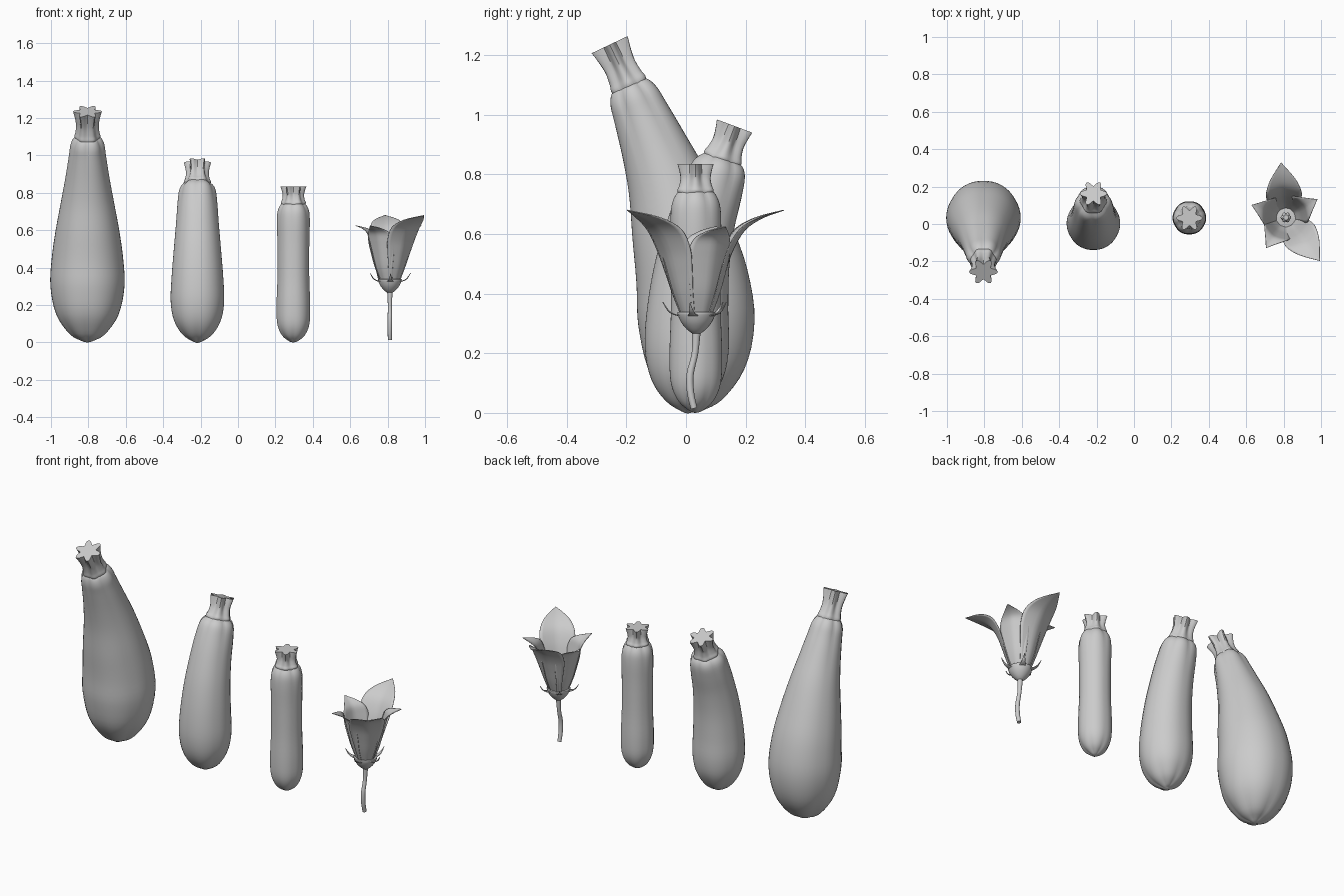
import bpy, bmesh, math
from mathutils import Vector

if "Cube" in bpy.data.objects:
    bpy.data.objects.remove(bpy.data.objects["Cube"])


def spline(pts, sub):
    # smooth interpolation through a list of tuples
    out = []
    for i in range(len(pts) - 1):
        p = [Vector(pts[max(0, min(len(pts) - 1, i + k))]) for k in (-1, 0, 1, 2)]
        for s in range(sub):
            t = s / sub
            out.append(0.5 * (2 * p[1] + (p[2] - p[0]) * t
                              + (2 * p[0] - 5 * p[1] + 4 * p[2] - p[3]) * t * t
                              + (3 * p[1] - p[0] - 3 * p[2] + p[3]) * t ** 3))
    return out + [Vector(pts[-1])]


def finish(name, bm, angle=40):
    bmesh.ops.remove_doubles(bm, verts=bm.verts, dist=1e-5)
    bmesh.ops.recalc_face_normals(bm, faces=bm.faces)
    me = bpy.data.meshes.new(name)
    bm.to_mesh(me)
    bm.free()
    ob = bpy.data.objects.new(name, me)
    bpy.context.collection.objects.link(ob)
    bpy.ops.object.select_all(action='DESELECT')
    ob.select_set(True)
    bpy.context.view_layer.objects.active = ob
    bpy.ops.object.shade_smooth_by_angle(angle=math.radians(angle))
    return ob


def loft(name, x, stations, n=48, sub=4, soft=False):
    # stations: (y, z, radius, groove depth); rings lie square to the path
    st = spline([Vector(s) for s in stations], sub)
    bm = bmesh.new()
    rings = []
    for i, s in enumerate(st):
        a, b = st[max(0, i - 1)], st[min(len(st) - 1, i + 1)]
        tan = Vector((b[0] - a[0], b[1] - a[1])).normalized()
        ring = []
        for k in range(n):
            th = 2 * math.pi * k / n
            groove = (1 - math.cos(6 * th)) / 2 if soft else 1 - abs(math.cos(3 * th))
            r = max(s[2], 0.001) * (1 - s[3] * groove)
            u, v = r * math.cos(th), r * math.sin(th)
            ring.append(bm.verts.new((x + u, s[0] + v * tan[1], s[1] - v * tan[0])))
        rings.append(ring)
    for p, q in zip(rings, rings[1:]):
        for k in range(n):
            bm.faces.new((p[k], p[(k + 1) % n], q[(k + 1) % n], q[k]))
    bm.faces.new(rings[0])
    bm.faces.new(rings[-1])
    return finish(name, bm)


def fruit_stem(name, x, base, top, rb, rt):
    # fluted stalk with flared collar and a flower-shaped cut end
    prof = [(0, 1.0, .08), (.1, 1.04, .14), (.25, .93, .18), (.5, .85, .25),
            (.75, .9, .32), (1, 1.0, .42)]
    st = []
    for t, f, g in prof:
        st.append((base[0] + (top[0] - base[0]) * t, base[1] + (top[1] - base[1]) * t,
                   f * (rb + (rt - rb) * t), g))
    loft(name, x, st, soft=True)


def leaf(name, centre, ang, prof, fold=.3, sub=4, nu=10):
    # pointed petal: prof rows are (distance out, z, half width)
    d = Vector((math.cos(ang), math.sin(ang), 0))
    t = Vector((-d.y, d.x, 0))
    bm = bmesh.new()
    rows = []
    for r, z, w in spline(prof, sub):
        w = max(w, 0)
        rows.append([bm.verts.new(Vector(centre) + d * (r - fold * w * abs(u) ** 1.3)
                                  + t * w * u + Vector((0, 0, z)))
                     for u in [2 * k / nu - 1 for k in range(nu + 1)]])
    for p, q in zip(rows, rows[1:]):
        for k in range(nu):
            bm.faces.new((p[k], p[k + 1], q[k + 1], q[k]))
    bmesh.ops.dissolve_degenerate(bm, edges=bm.edges, dist=1e-6)
    ob = finish(name, bm, 60)
    m = ob.modifiers.new("thickness", 'SOLIDIFY')
    m.thickness = .003
    m.offset = 0


# large fruit, leaning forward
loft("large_fruit", -.805, [
    (.03, 0, 0, 0), (.03, .008, .03, .15), (.03, .045, .095, .08), (.033, .15, .167, .03),
    (.035, .3, .198, .015), (.02, .45, .191, .015), (-.015, .6, .17, .015),
    (-.055, .75, .142, .015), (-.102, .88, .118, .03), (-.15, 1.0, .099, .06),
    (-.175, 1.06, .09, .11), (-.19, 1.095, .07, .14), (-.194, 1.104, .04, .1)])
fruit_stem("large_fruit_stem", -.805, (-.187, 1.09), (-.256, 1.235), .066, .077)

# medium fruit, leaning back
loft("medium_fruit", -.217, [
    (.015, 0, 0, 0), (.013, .008, .03, .15), (.01, .045, .082, .08), (.005, .12, .126, .03),
    (.003, .22, .143, .015), (.006, .35, .138, .015), (.022, .5, .126, .015),
    (.053, .64, .114, .02), (.088, .75, .106, .04), (.112, .82, .096, .09),
    (.122, .852, .07, .14), (.125, .86, .04, .1)])
fruit_stem("medium_fruit_stem", -.217, (.12, .847), (.163, .962), .07, .073)

# small straight fruit
loft("small_fruit", .296, [
    (.033, 0, 0, 0), (.033, .008, .025, .15), (.033, .04, .062, .08), (.033, .1, .086, .03),
    (.033, .2, .09, .02), (.033, .35, .085, .02), (.033, .52, .085, .02),
    (.033, .65, .088, .04), (.033, .71, .082, .08), (.033, .745, .06, .14),
    (.033, .752, .035, .1)])
fruit_stem("small_fruit_stem", .296, (.032, .738), (.032, .835), .064, .07)

# flower stalk and calyx cup
fx, fy = .812, .035
loft("flower_stalk", fx, [(.027, .015, .011, 0), (.015, .07, .012, 0), (.014, .13, .012, 0),
                          (.03, .2, .011, 0), (.035, .28, .015, 0)], n=16)
loft("flower_calyx", fx, [(fy, .265, .012, 0), (fy, .28, .032, 0), (fy, .305, .052, 0),
                          (fy, .335, .064, 0), (fy, .338, .055, 0)], n=32)

# five petals, two long and three short
long_p = [(.045, .32, .036), (.075, .4, .056), (.1, .48, .076), (.125, .55, .092),
          (.165, .615, .094), (.225, .655, .066), (.295, .68, 0)]
short_p = [(.045, .32, .036), (.075, .4, .056), (.095, .48, .073), (.11, .54, .08),
           (.125, .585, .068), (.155, .61, .038), (.195, .625, 0)]
for i, (deg, prof) in enumerate([(95, long_p), (308, long_p), (30, short_p),
                                 (160, short_p), (237, short_p)]):
    leaf(f"petal_{i + 1}", (fx, fy, 0), math.radians(deg), prof)

# thin curled sepals between the petals
for i, deg in enumerate((62, 128, 199, 272, 349)):
    leaf(f"sepal_{i + 1}", (fx, fy, 0), math.radians(deg),
         [(.055, .325, .02), (.08, .332, .011), (.097, .345, .007), (.113, .372, 0)], nu=4)

# pistil in the middle of the cup
loft("pistil", fx, [(fy, .33, .012, 0), (fy, .4, .012, 0), (fy, .425, .026, .15),
                    (fy, .45, .028, .25), (fy, .465, .015, .2)], n=24)
